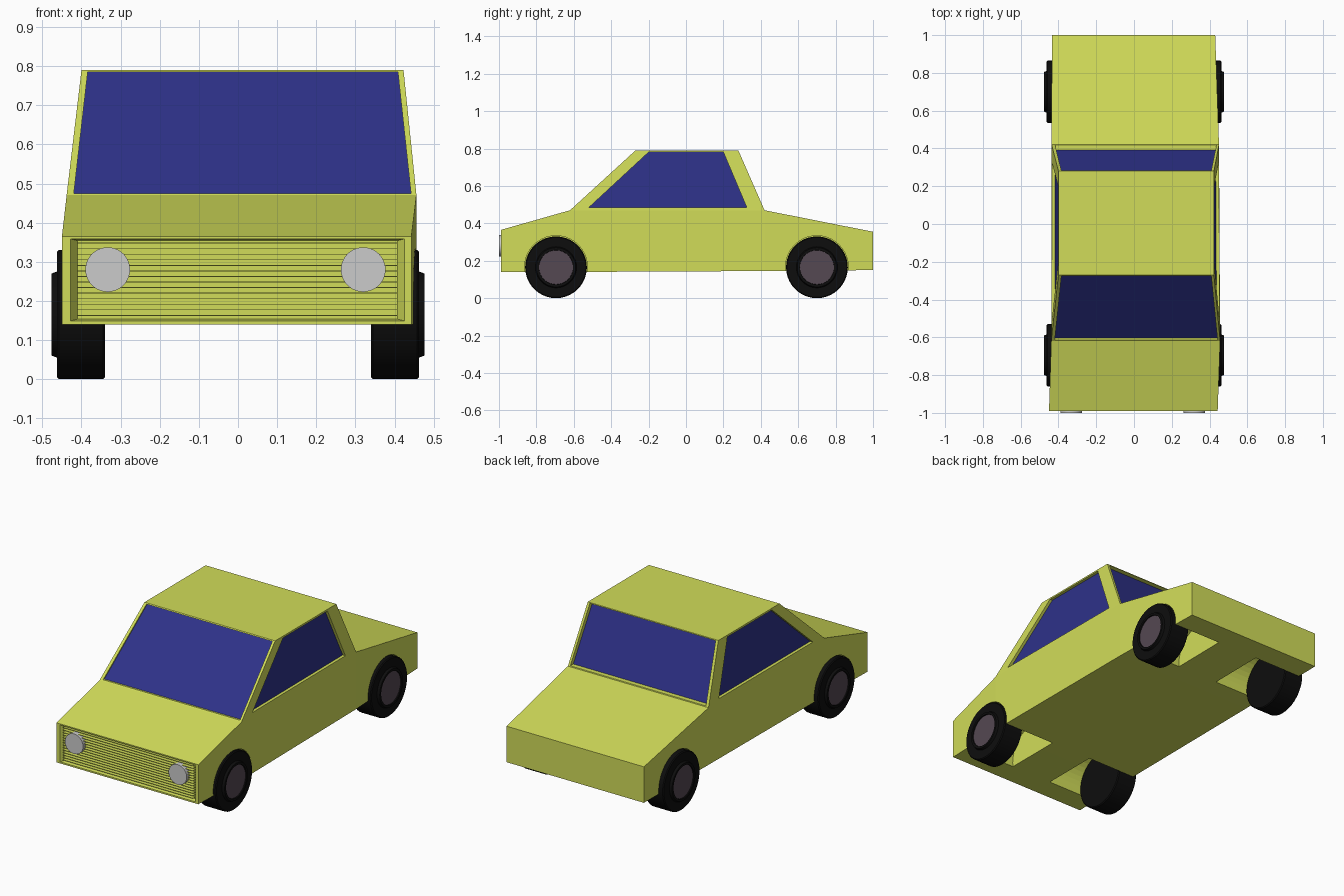
import bpy, bmesh, math
from mathutils import Vector

if "Cube" in bpy.data.objects:
    bpy.data.objects.remove(bpy.data.objects["Cube"])


def material(name, rgb):
    m = bpy.data.materials.new(name)
    m.diffuse_color = (*rgb, 1)
    m.use_nodes = True
    m.node_tree.nodes["Principled BSDF"].inputs["Base Color"].default_value = m.diffuse_color
    return m


PAINT = material("yellow_paint", (0.64, 0.72, 0.10))
GLASS = material("blue_glass", (0.027, 0.031, 0.25))
RUBBER = material("black_rubber", (0.004, 0.004, 0.004))
HUB = material("dark_hub", (0.09, 0.065, 0.085))


def finish(bm, name, mat=None):
    bmesh.ops.recalc_face_normals(bm, faces=bm.faces)
    me = bpy.data.meshes.new(name)
    bm.to_mesh(me)
    bm.free()
    ob = bpy.data.objects.new(name, me)
    bpy.context.collection.objects.link(ob)
    if mat:
        me.materials.append(mat)
    return ob


def lathe_x(name, profile, centre, side, mat, segs=40, smooth=True):
    """Revolve (x, radius) points about an x-parallel axis."""
    bm = bmesh.new()
    rings = []
    for x, r in profile:
        rings.append([bm.verts.new((side * x, centre[0] + r * math.cos(a), centre[1] + r * math.sin(a)))
                      for a in (2 * math.pi * i / segs for i in range(segs))])
    for a, b in zip(rings, rings[1:]):
        for i in range(segs):
            j = (i + 1) % segs
            bm.faces.new((a[i], a[j], b[j], b[i]))
    bm.faces.new(rings[0])
    bm.faces.new(rings[-1])
    ob = finish(bm, name, mat)
    if smooth:
        bpy.ops.object.select_all(action='DESELECT')
        ob.select_set(True)
        bpy.context.view_layer.objects.active = ob
        bpy.ops.object.shade_smooth_by_angle(angle=math.radians(30))
    return ob


# body shell: stations along y give (y, bottom z, top z, left x, right x)
bm = bmesh.new()
stations = [(-0.99, 0.14, 0.365, -0.45, 0.443), (-0.62, 0.14, 0.47, -0.438, 0.456),
            (0.42, 0.145, 0.47, -0.436, 0.45), (1.0, 0.15, 0.355, -0.435, 0.43)]
V = bm.verts.new
lo = [(V((l, y, b)), V((r, y, b))) for y, b, t, l, r in stations]
hi = [(V((l, y, t)), V((r, y, t))) for y, b, t, l, r in stations]
roof = [(V((-0.40, y, 0.79)), V((0.423, y, 0.79))) for y in (-0.27, 0.28)]
for i in range(3):
    bm.faces.new((lo[i][0], lo[i][1], lo[i + 1][1], lo[i + 1][0]))
    for s in (0, 1):
        bm.faces.new((lo[i][s], lo[i + 1][s], hi[i + 1][s], hi[i][s]))
    if i != 1:
        bm.faces.new((hi[i][0], hi[i][1], hi[i + 1][1], hi[i + 1][0]))
bm.faces.new((roof[0][0], roof[0][1], roof[1][1], roof[1][0]))
bm.faces.new((lo[3][0], lo[3][1], hi[3][1], hi[3][0]))


def recess(quad, corners, push, shrink=1.0):
    """Frame a quad, sink its opening by push and return the sunk corners."""
    a, b, c, d = (v.co for v in quad)
    rim = [a.lerp(b, u).lerp(d.lerp(c, u), v) for u, v in corners]
    mid = sum(rim, Vector()) / 4
    back = [mid + (p - mid) * shrink + Vector(push) for p in rim]
    rv, bv = [V(p) for p in rim], [V(p) for p in back]
    for i in range(4):
        j = (i + 1) % 4
        bm.faces.new((quad[i], quad[j], rv[j], rv[i]))
        bm.faces.new((rv[i], rv[j], bv[j], bv[i]))
    bm.faces.new(bv)
    return [p - Vector(push).normalized() * 0.003 for p in back]


screen = [(0.02, 0.015), (0.985, 0.015), (0.982, 0.985), (0.02, 0.985)]
side_win = [(0.083, 0.047), (0.913, 0.047), (0.851, 0.97), (0.142, 0.97)]
panes = {
    "windshield": recess((hi[1][0], hi[1][1], roof[0][1], roof[0][0]), screen, (0, 0.014, 0)),
    "rear_window": recess((hi[2][0], hi[2][1], roof[1][1], roof[1][0]), screen, (0, -0.03, 0)),
}
for s, name in ((0, "left_window"), (1, "right_window")):
    panes[name] = recess((hi[1][s], hi[2][s], roof[1][s], roof[0][s]), side_win, (0.02 - 0.04 * s, 0, 0))
recess((lo[0][0], lo[0][1], hi[0][1], hi[0][0]),
       [(0.025, 0.04), (0.98, 0.04), (0.98, 0.97), (0.025, 0.97)], (0, 0.025, 0), 0.96)
body = finish(bm, "car_body", PAINT)

# wheel wells cut into the body
AXLES = {"front": -0.695, "rear": 0.70}
for y in AXLES.values():
    for side in (-1, 1):
        cutter = lathe_x("well_cutter", [(0.13, 0.168), (0.6, 0.168)], (y, 0.166), side, PAINT, smooth=False)
        cutter.hide_render = True
        mod = body.modifiers.new("wheel_well", 'BOOLEAN')
        mod.operation, mod.solver, mod.object = 'DIFFERENCE', 'EXACT', cutter
        bpy.context.view_layer.objects.active = body
        bpy.ops.object.modifier_apply(modifier=mod.name)
        bpy.data.objects.remove(cutter)

# window panes
for name, pts in panes.items():
    bm = bmesh.new()
    bm.faces.new([bm.verts.new(p) for p in pts])
    finish(bm, name, GLASS)

# thin horizontal grille slats
bm = bmesh.new()
for i in range(14):
    z = 0.163 + i * 0.0142
    cube = bmesh.ops.create_cube(bm, size=1)["verts"]
    bmesh.ops.scale(bm, vec=(0.82, 0.022, 0.002), verts=cube)
    bmesh.ops.translate(bm, vec=(-0.002, -0.977, z), verts=cube)
finish(bm, "grille_slats", PAINT)

# headlights
for name, x in (("left_headlight", -0.333), ("right_headlight", 0.32)):
    bpy.ops.mesh.primitive_cylinder_add(vertices=40, radius=0.057, depth=0.035,
                                        location=(x, -0.9825, 0.28), rotation=(math.pi / 2, 0, 0))
    bpy.context.object.name = name
    bpy.ops.object.shade_smooth_by_angle(angle=math.radians(30))

# wheels: tyre with raised sidewall ring, and a hub disc
for end, y in AXLES.items():
    for side, label in ((-1, "left"), (1, "right")):
        lathe_x(f"{end}_{label}_tyre",
                [(0.34, 0.09), (0.34, 0.16), (0.345, 0.165), (0.458, 0.165), (0.463, 0.16),
                 (0.463, 0.11), (0.476, 0.105), (0.476, 0.092), (0.463, 0.09)],
                (y, 0.165), side, RUBBER)
        lathe_x(f"{end}_{label}_hub", [(0.40, 0.091), (0.47, 0.091)], (y, 0.165), side, HUB)
